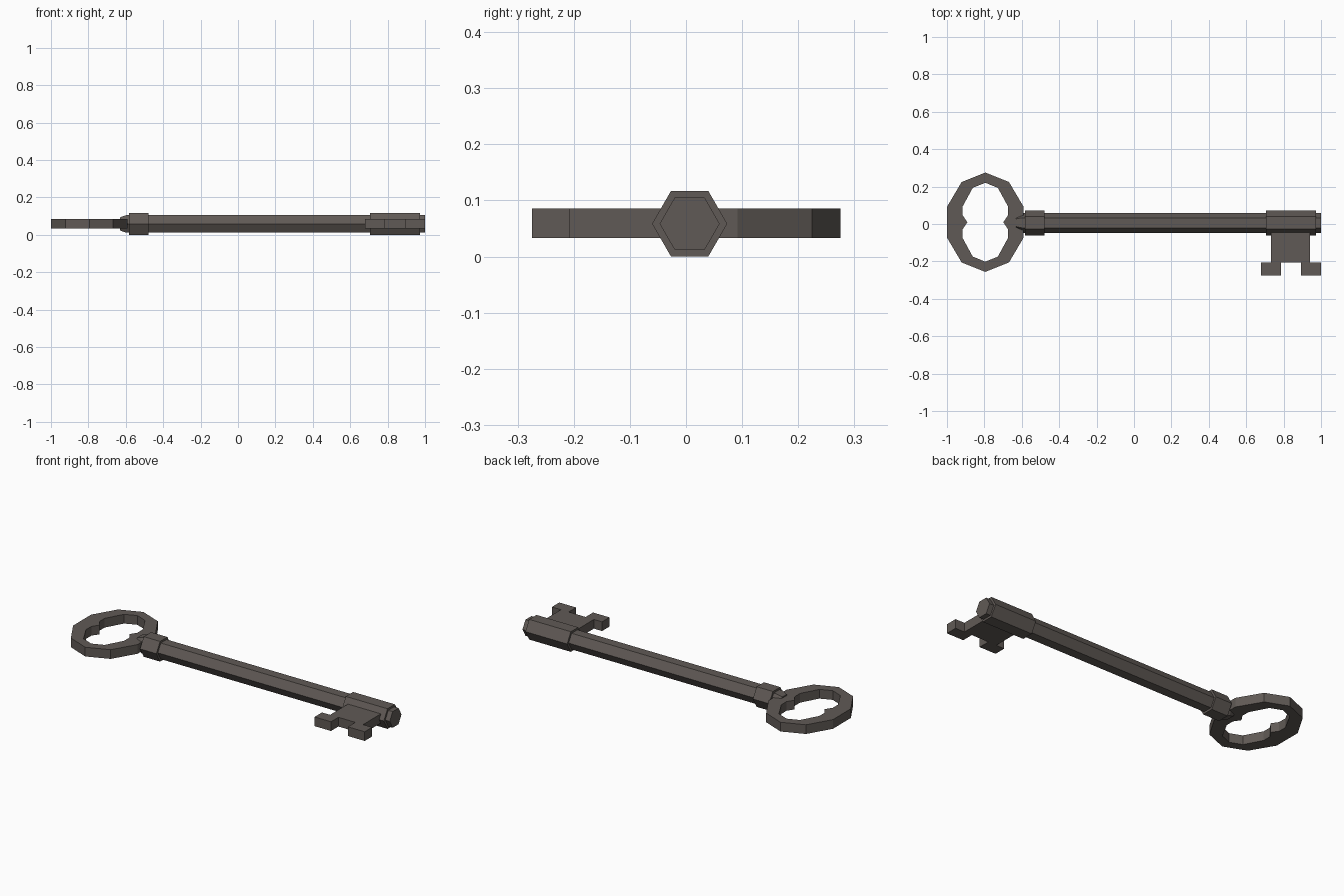
import bpy, bmesh, math

if "Cube" in bpy.data.objects:
    bpy.data.objects.remove(bpy.data.objects["Cube"])

CY, CZ = 0.0065, 0.0585      # shaft axis
Z0, Z1 = 0.033, 0.086        # flat plate thickness

iron = bpy.data.materials.new("dark iron")
iron.diffuse_color = (0.118, 0.102, 0.092, 1)
iron.use_nodes = True
iron.node_tree.nodes["Principled BSDF"].inputs["Base Color"].default_value = iron.diffuse_color


def finish(bm, name):
    bmesh.ops.recalc_face_normals(bm, faces=bm.faces[:])
    me = bpy.data.meshes.new(name)
    bm.to_mesh(me)
    bm.free()
    me.materials.append(iron)
    ob = bpy.data.objects.new(name, me)
    bpy.context.collection.objects.link(ob)
    return ob


def hex_rod(name, sections):
    """Six-sided rod along x from (x, radius) sections."""
    bm = bmesh.new()
    rings = []
    for x, r in sections:
        rings.append([bm.verts.new((x, CY + r * math.cos(i * math.pi / 3),
                                    CZ + r * math.sin(i * math.pi / 3))) for i in range(6)])
    for a, b in zip(rings, rings[1:]):
        for i in range(6):
            j = (i + 1) % 6
            bm.faces.new((a[i], a[j], b[j], b[i]))
    bm.faces.new(rings[0])
    bm.faces.new(rings[-1])
    return finish(bm, name)


def plate(name, loops):
    """Flat plate from an outline and optional holes."""
    bm = bmesh.new()
    edges = []
    for pts in loops:
        vs = [bm.verts.new((x, y, Z0)) for x, y in pts]
        edges += [bm.edges.new((vs[i - 1], vs[i])) for i in range(len(vs))]
    bmesh.ops.triangle_fill(bm, edges=edges, use_beauty=True, use_dissolve=False)
    ext = bmesh.ops.extrude_face_region(bm, geom=bm.faces[:], use_keep_orig=True)
    for v in ext["geom"]:
        if isinstance(v, bmesh.types.BMVert):
            v.co.z = Z1
    return finish(bm, name)


# shaft with tapered neck, and the two collars
hex_rod("shaft", [(-0.632, 0.04), (-0.6, 0.0535), (1.0, 0.0535)])
hex_rod("neck_collar", [(-0.582, 0.067), (-0.478, 0.067)])
hex_rod("bit_collar", [(0.706, 0.067), (0.972, 0.067)])

# bow: ten-sided ring whose hole has a small point on each side
bx, by = -0.795, 0.0095
outer = [(bx + 0.2155 * math.cos(math.radians(90 + 36 * i)),
          by + 0.2655 * math.sin(math.radians(90 + 36 * i))) for i in range(10)]
quarter = [(0, 0.211), (0.067, 0.184), (0.121, 0.085), (0.121, 0.037), (0.096, 0)]
right = quarter + [(x, -y) for x, y in quarter[-2::-1]]
hole = right + [(-x, y) for x, y in right[-2:0:-1]]
plate("bow", [outer, [(bx + x, by + y) for x, y in hole]])

# bit with two teeth
plate("bit", [[(0.732, -0.01), (0.732, -0.207), (0.68, -0.207), (0.68, -0.2745),
               (0.785, -0.2745), (0.785, -0.207), (0.893, -0.207), (0.893, -0.2745),
               (1.0, -0.2745), (1.0, -0.207), (0.942, -0.207), (0.942, -0.01)]])
